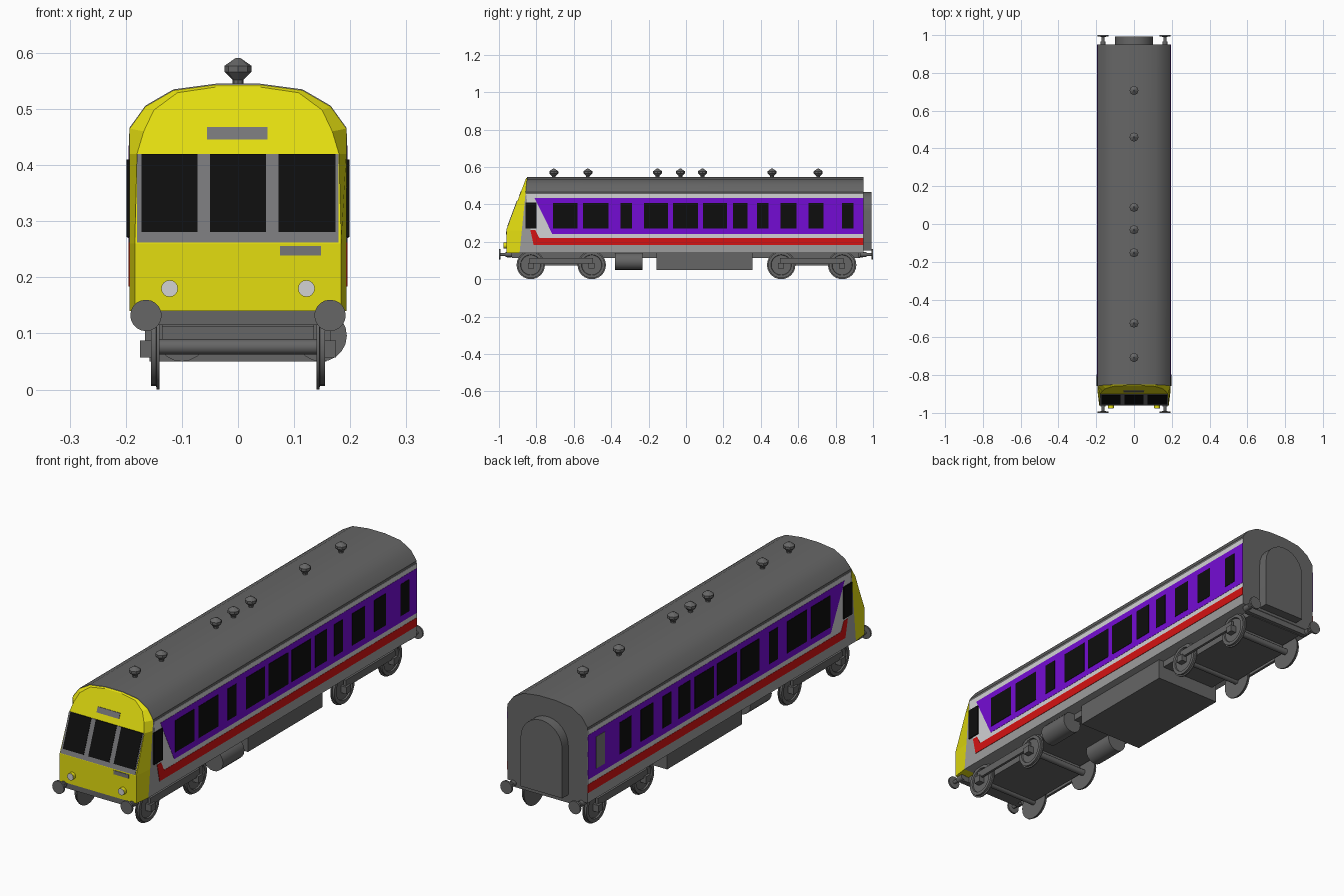
import bpy, bmesh, math
from mathutils import Vector

if "Cube" in bpy.data.objects:
    bpy.data.objects.remove(bpy.data.objects["Cube"])


def material(name, r, g, b):
    m = bpy.data.materials.new(name)
    lin = [((c / 255 + 0.055) / 1.055) ** 2.4 if c > 10 else c / 255 / 12.92 for c in (r, g, b)]
    m.diffuse_color = (*lin, 1)
    m.use_nodes = True
    m.node_tree.nodes["Principled BSDF"].inputs["Base Color"].default_value = m.diffuse_color
    return m


YELLOW = material("yellow", 228, 222, 16)
PURPLE = material("purple", 116, 12, 212)
RED = material("red", 214, 18, 18)
WHITE = material("off_white", 210, 210, 212)
GREY = material("light_grey", 158, 158, 158)
DARK = material("dark_grey", 102, 102, 102)
TRIM = material("trim_grey", 118, 118, 120)
BLACK = material("window_black", 13, 13, 13)


def loft(name, rings, mat, smooth=False):
    """Skin a row of equal rings and cap both ends."""
    bm = bmesh.new()
    rows = [[bm.verts.new(p) for p in ring] for ring in rings]
    n = len(rows[0])
    for a, b in zip(rows, rows[1:]):
        for i in range(n):
            j = (i + 1) % n
            bm.faces.new((a[i], a[j], b[j], b[i]))
    bm.faces.new(rows[0])
    bm.faces.new(rows[-1])
    bmesh.ops.recalc_face_normals(bm, faces=bm.faces[:])
    me = bpy.data.meshes.new(name)
    bm.to_mesh(me)
    bm.free()
    me.materials.append(mat)
    if smooth:
        me.shade_smooth()
        me.set_sharp_from_angle(angle=math.radians(32))
    ob = bpy.data.objects.new(name, me)
    bpy.context.collection.objects.link(ob)
    return ob


def box(name, x0, x1, y0, y1, z0, z1, mat):
    return loft(name, [[(x0, y0, z), (x1, y0, z), (x1, y1, z), (x0, y1, z)] for z in (z0, z1)], mat)


def lathe(name, centre, axis, profile, mat, n=20, smooth=True):
    """Turn (offset, radius) pairs around an axis through centre."""
    d = Vector(axis)
    u = Vector((0, 0, 1)) if abs(d.z) < 0.5 else Vector((1, 0, 0))
    v = d.cross(u)
    rings = [[Vector(centre) + d * t + r * (u * math.cos(k * math.tau / n) + v * math.sin(k * math.tau / n))
              for k in range(n)] for t, r in profile]
    return loft(name, rings, mat, smooth)


def side_plate(name, side, pts, x0, x1, mat):
    """Thin panel on a side wall from a (y, z) outline."""
    return loft(name, [[(side * x, y, z) for y, z in pts] for x in (x0, x1)], mat)


def rect(y0, y1, z0, z1):
    return [(y0, z0), (y1, z0), (y1, z1), (y0, z1)]


def cab_back(z):
    return -0.89 + (z - 0.14) * 0.1


def cab_front(z):
    return -0.96 + max(0, z - 0.26) * 0.375


# Coach body: arched section, roof coloured by height
half = [(0.193, 0.14), (0.193, 0.456), (0.193, 0.467), (0.165, 0.506), (0.115, 0.535), (0.04, 0.545)]
section = half + [(-x, z) for x, z in reversed(half)]
body = loft("coach_body", [[(x, cab_back(z), z) for x, z in section],
                           [(x, 0.95, z) for x, z in section]], GREY, True)
body.data.materials.append(DARK)
for f in body.data.polygons:
    if f.center.z > 0.456 or f.normal.y > 0.9:
        f.material_index = 1

# Yellow cab nose: rows of (back half width, front half width, back z, front z)
nose = [(0.193, 0.184, 0.14, 0.14), (0.193, 0.184, 0.26, 0.26), (0.193, 0.18, 0.42, 0.42),
        (0.193, 0.168, 0.465, 0.46), (0.165, 0.15, 0.504, 0.498),
        (0.115, 0.108, 0.533, 0.529), (0.04, 0.04, 0.543, 0.539)]
loft("cab_nose", [[(-b, cab_back(zb), zb), (-f, cab_front(zf), zf), (f, cab_front(zf), zf), (b, cab_back(zb), zb)]
                  for b, f, zb, zf in nose], YELLOW)


def front_plate(name, x0, x1, z0, z1, t, mat):
    rings = []
    for z in (z0, z1):
        y = cab_front(z)
        rings.append([(x0, y + 0.002, z), (x0, y - t, z), (x1, y - t, z), (x1, y + 0.002, z)])
    loft(name, rings, mat)


# Cab front details
front_plate("windscreen_surround", -0.18, 0.179, 0.262, 0.42, 0.002, TRIM)
for x0, x1 in ((-0.172, -0.072), (-0.05, 0.05), (0.072, 0.174)):
    front_plate("windscreen", x0, x1, 0.281, 0.42, 0.004, BLACK)
front_plate("destination_panel", -0.055, 0.053, 0.446, 0.468, 0.002, TRIM)
front_plate("number_panel", 0.075, 0.148, 0.239, 0.256, 0.002, TRIM)
for s in (-1, 1):
    lathe("headlight_housing", (s * 0.122, -0.95, 0.18), (0, -1, 0), [(0, 0.015), (0.025, 0.015)], YELLOW, 16)
    lathe("headlight_lens", (s * 0.122, -0.974, 0.18), (0, -1, 0), [(0, 0.0145), (0.003, 0.0145)], WHITE, 16)

# Side livery and windows
windows = [(-0.71, -0.58), (-0.55, -0.415), (-0.35, -0.29), (-0.225, -0.095), (-0.07, 0.065), (0.09, 0.22),
           (0.25, 0.33), (0.38, 0.44), (0.505, 0.59), (0.655, 0.735), (0.835, 0.895)]
for s in (-1, 1):
    side_plate("white_band", s, [(-0.855, 0.456), (-0.83, 0.26), (-0.78, 0.22), (0.95, 0.22), (0.95, 0.456)],
               0.192, 0.194, WHITE)
    side_plate("purple_band", s, [(-0.81, 0.435), (-0.715, 0.242), (0.95, 0.242), (0.95, 0.435)],
               0.192, 0.195, PURPLE)
    side_plate("red_stripe", s, [(-0.832, 0.262), (-0.815, 0.184), (0.95, 0.184), (0.95, 0.221),
                                 (-0.785, 0.221), (-0.805, 0.262)], 0.192, 0.195, RED)
    for i, (y0, y1) in enumerate(windows):
        blank = s < 0 and i == len(windows) - 1
        side_plate("side_window", s, rect(y0, y1, 0.27, 0.408), 0.192, 0.1965, TRIM if blank else BLACK)
    side_plate("cab_side_window", s, rect(-0.858, -0.798, 0.272, 0.41), 0.192, 0.199, BLACK)

# Roof ventilators
for y in (-0.707, -0.525, -0.152, -0.03, 0.088, 0.46, 0.707):
    lathe("roof_vent", (0, y, 0.54), (0, 0, 1), [(0, 0.01), (0.012, 0.01), (0.026, 0.024), (0.037, 0.024),
                                                 (0.051, 0.004)], DARK, 8, False)

# Rear gangway with arched top
arch = [(-0.1, 0.152), (0.1, 0.152)] + [(0.1 * math.cos(a * math.pi / 12), 0.365 + 0.1 * math.sin(a * math.pi / 12))
                                        for a in range(13)]
loft("rear_gangway", [[(x, y, z) for x, z in arch] for y in (0.945, 0.992)], DARK, True)

# Underframe, equipment box and air tanks
box("underframe", -0.135, 0.135, -0.93, 0.93, 0.112, 0.141, DARK)
for y in (-0.945, 0.935):
    box("buffer_beam", -0.16, 0.16, y - 0.012, y + 0.012, 0.115, 0.142, DARK)
box("equipment_box", -0.158, 0.158, -0.157, 0.355, 0.05, 0.141, DARK)
for x in (0.148, -0.1):
    lathe("air_tank", (x, -0.38, 0.096), (0, 1, 0), [(0, 0.046), (0.147, 0.046)], DARK)

# Buffers
for s in (-1, 1):
    for e in (-1, 1):
        lathe("buffer", (s * 0.164, e * 0.93, 0.132), (0, e, 0),
              [(0, 0.013), (0.035, 0.013), (0.036, 0.008), (0.061, 0.008), (0.062, 0.028), (0.07, 0.028)], DARK)

# Bogies with wheels and axle boxes
for cy in (-0.667, 0.672):
    box("bogie_frame", -0.135, 0.135, cy - 0.15, cy + 0.15, 0.073, 0.115, DARK)
    for s in (-1, 1):
        box("bogie_side_bar", s * 0.155, s * 0.166, cy - 0.17, cy + 0.17, 0.08, 0.112, DARK)
        for e in (-1, 1):
            wy = cy + e * 0.163
            lathe("wheel", (s * 0.14, wy, 0.076), (s, 0, 0),
                  [(0, 0.076), (0.005, 0.076), (0.006, 0.07), (0.015, 0.07), (0.015, 0.055),
                   (0.009, 0.053), (0.009, 0.01)], DARK, 24)
            box("axle_box", s * 0.14, s * 0.175, wy - 0.016, wy + 0.016, 0.057, 0.087, DARK)
    for e in (-1, 1):
        lathe("axle", (-0.14, cy + e * 0.163, 0.076), (1, 0, 0), [(0, 0.014), (0.28, 0.014)], DARK, 12)
